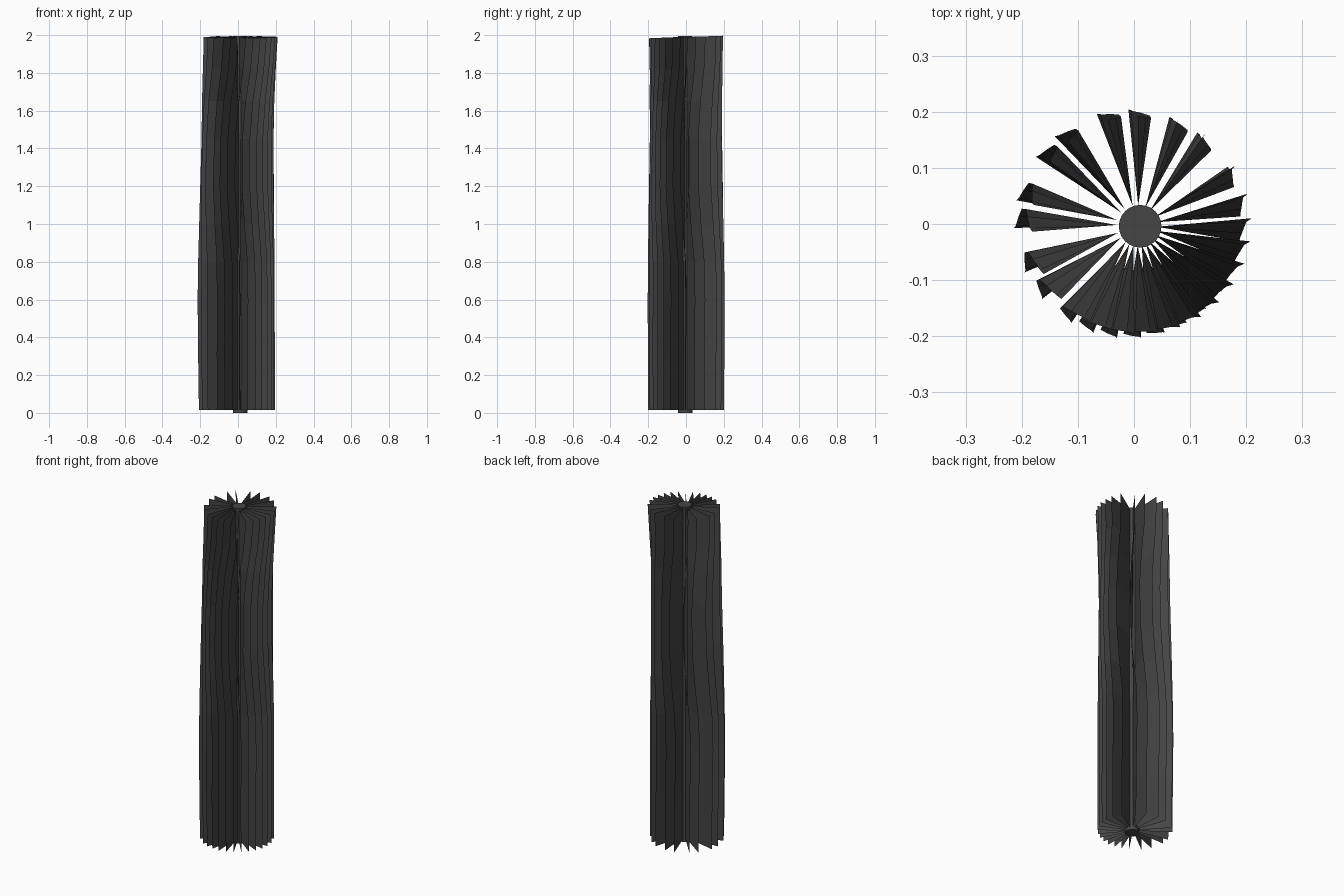
import bpy, bmesh
from math import radians, cos, sin

if "Cube" in bpy.data.objects:
    bpy.data.objects.remove(bpy.data.objects["Cube"])

mat = bpy.data.materials.new("dark_grey")
mat.diffuse_color = (0.06, 0.06, 0.06, 1)
mat.use_nodes = True
mat.node_tree.nodes["Principled BSDF"].inputs["Base Color"].default_value = mat.diffuse_color

# Sections: height, twist in degrees, centre x, rim radius
SECTIONS = [(0.015, 3, -0.006, 0.201), (0.3, 3, -0.008, 0.203), (0.6, 4, -0.01, 0.204),
            (0.8, 3, -0.009, 0.202), (1.0, -2, -0.007, 0.199), (1.2, -6, -0.006, 0.196),
            (1.45, -6, -0.003, 0.192), (1.65, -2, 0.001, 0.192), (1.82, 4, 0.007, 0.193),
            (1.99, 6, 0.014, 0.196)]

# Fin directions: pairs round the back and left, evenly packed at the front
PAIRS = [10, 26, 49, 65, 86, 102, 126, 140, 164, 178, 201, 217]
FRONT = [236 + 12.1 * i for i in range(11)]


def make_object(name, bm):
    mesh = bpy.data.meshes.new(name)
    bm.to_mesh(mesh)
    bm.free()
    mesh.materials.append(mat)
    obj = bpy.data.objects.new(name, mesh)
    bpy.context.collection.objects.link(obj)
    return obj


# Wavy radial fins, each a thin ruled sheet
bm = bmesh.new()
for angle in PAIRS + FRONT:
    previous = None
    for i, (z, twist, cx, radius) in enumerate(SECTIONS):
        a = radians(angle)
        b = radians(angle + twist)
        y = radius * sin(b)
        top = 0.035 * y if i == len(SECTIONS) - 1 else 0
        inner = bm.verts.new((0.005 + 0.036 * cos(a), -0.003 + 0.036 * sin(a), z))
        outer = bm.verts.new((cx + radius * cos(b), y, z + top))
        if previous:
            bm.faces.new((previous[0], previous[1], outer, inner))
        previous = (inner, outer)
make_object("fins", bm)

# Straight round core
bm = bmesh.new()
bmesh.ops.create_cone(bm, cap_ends=True, segments=24, radius1=0.038, radius2=0.038, depth=1.995)
bmesh.ops.translate(bm, verts=bm.verts, vec=(0.011, -0.004, 0.9975))
make_object("core", bm)
